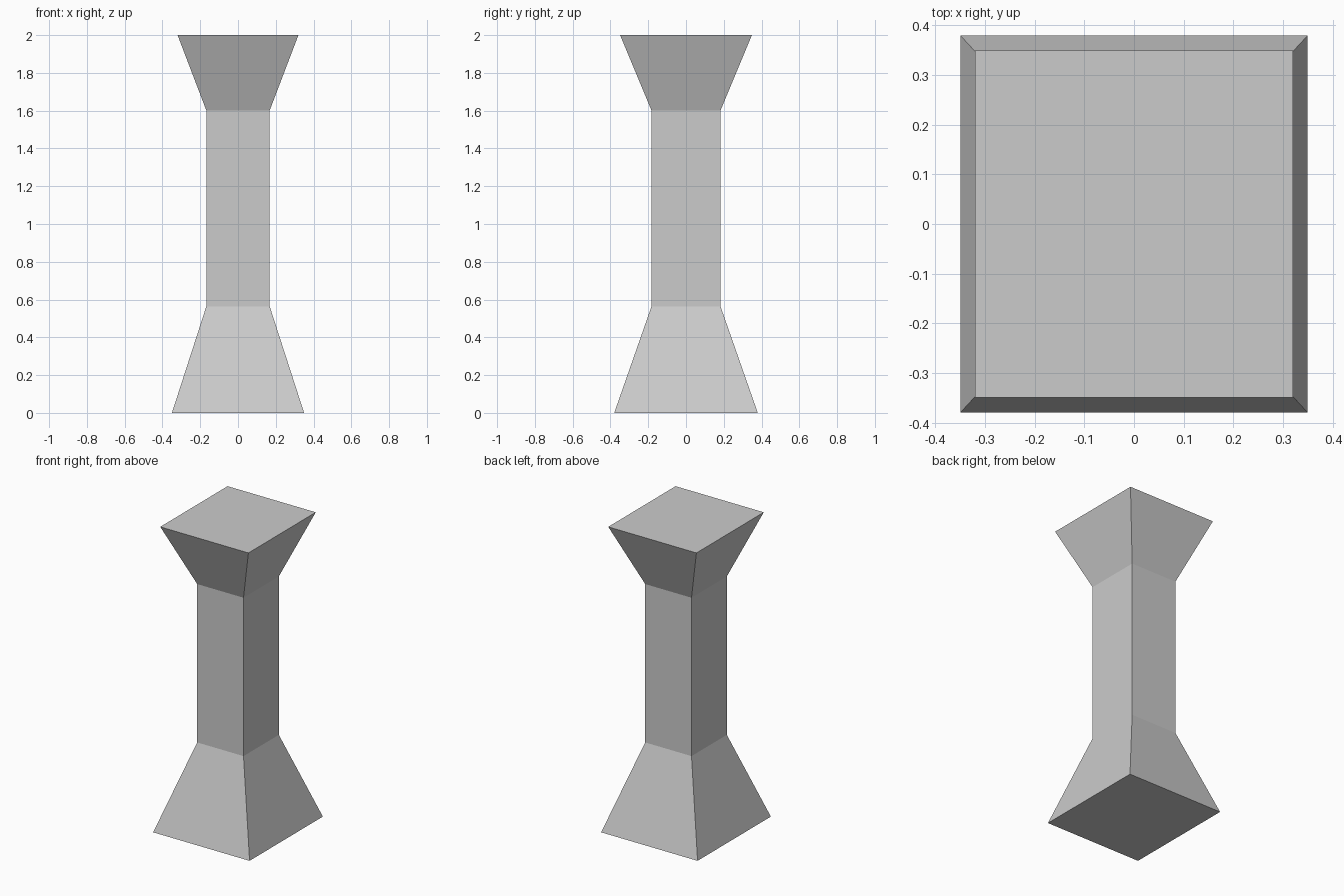
import bpy, bmesh

if "Cube" in bpy.data.objects:
    bpy.data.objects.remove(bpy.data.objects["Cube"])

# Rectangular sections from bottom to top: half width, half depth, height
SECTIONS = [
    (0.35, 0.38, 0.0),       # foot
    (0.168, 0.183, 0.563),   # shaft bottom
    (0.168, 0.183, 1.602),   # shaft top
    (0.32, 0.349, 2.0),      # flared cap
]
CORNERS = [(-1, -1), (1, -1), (1, 1), (-1, 1)]

# Pedestal column: loft the sections and cap both ends
bm = bmesh.new()
rings = [[bm.verts.new((sx * w, sy * d, z)) for sx, sy in CORNERS]
         for w, d, z in SECTIONS]
for low, high in zip(rings, rings[1:]):
    for i in range(4):
        j = (i + 1) % 4
        bm.faces.new((low[i], low[j], high[j], high[i]))
bm.faces.new(rings[0][::-1])
bm.faces.new(rings[-1])

mesh = bpy.data.meshes.new("pedestal_column")
bm.to_mesh(mesh)
bm.free()
bpy.context.collection.objects.link(bpy.data.objects.new("pedestal_column", mesh))
